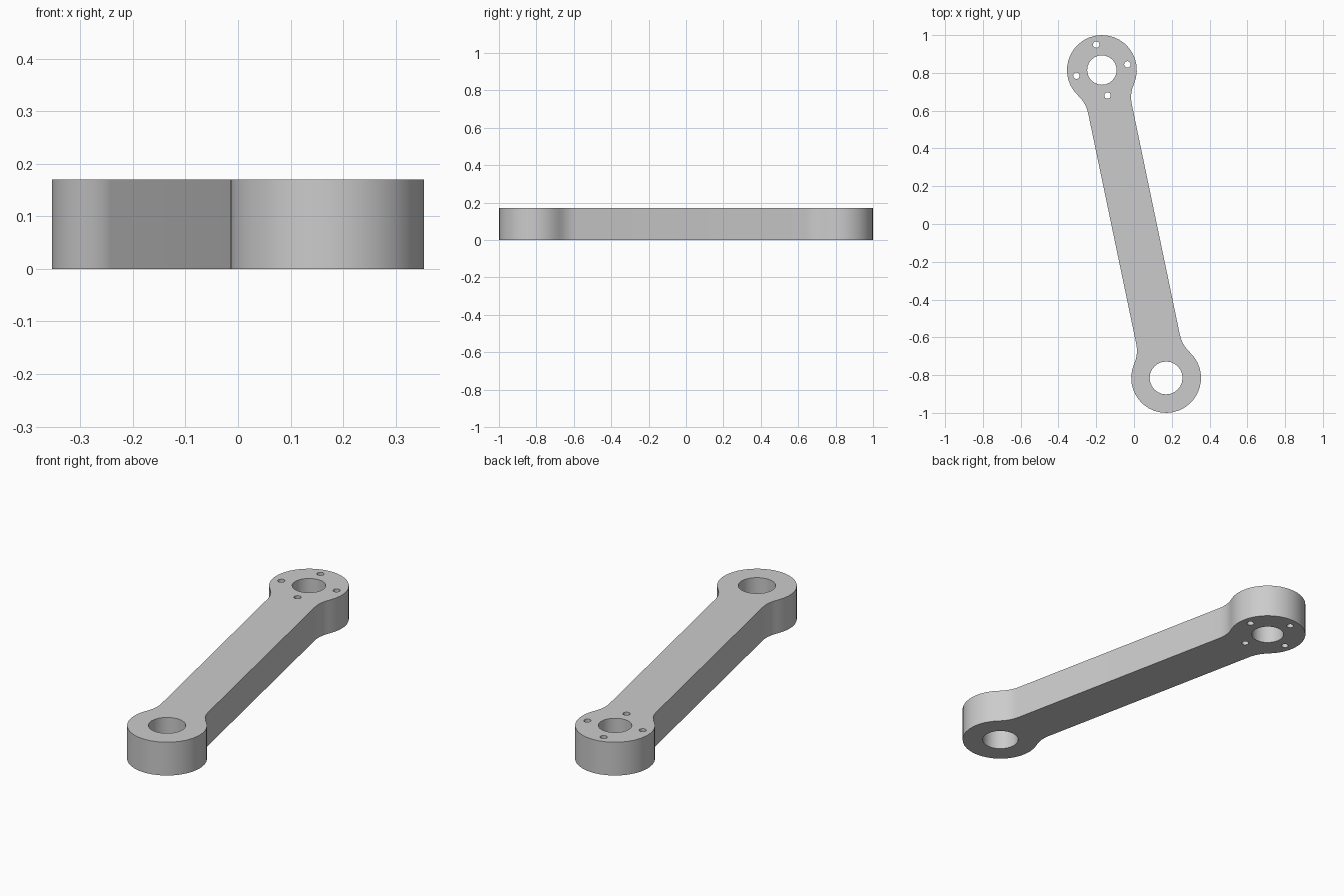
import bpy
import bmesh
from math import cos, sin, pi, atan2, sqrt, radians
from mathutils import Vector

cube = bpy.data.objects.get("Cube")
if cube:
    bpy.data.objects.remove(cube)

HEIGHT = 0.17
END = Vector((-0.17, 0.815))      # centre of the bolted end; the other is opposite
BOSS_R, HALF_W, FILLET_R = 0.185, 0.118, 0.17
AXIS = -END.normalized()          # points from the bolted end towards the middle
SIDE = Vector((-AXIS.y, AXIS.x))


def arc(center, radius, start, stop, steps):
    return [Vector((center[0] + radius * cos(start + (stop - start) * i / steps),
                    center[1] + radius * sin(start + (stop - start) * i / steps)))
            for i in range(steps + 1)]


def circle(center, radius, steps):
    return arc(center, radius, 0, 2 * pi, steps)[:-1]


# Half of the outline: fillet, round boss, fillet, in axis/side coordinates
reach = sqrt((BOSS_R + FILLET_R) ** 2 - (HALF_W + FILLET_R) ** 2)
tangent = atan2(HALF_W + FILLET_R, reach)
fillet = arc((reach, HALF_W + FILLET_R), FILLET_R, -pi / 2, tangent - pi, 5)
boss = arc((0, 0), BOSS_R, tangent, 2 * pi - tangent, 24)
local = fillet + boss[1:-1] + [Vector((p.x, -p.y)) for p in reversed(fillet)]
half = [END + AXIS * p.x + SIDE * p.y for p in local]
outline = half + [-p for p in half]

# Bearing holes and four bolt holes
loops = [outline, circle(END, 0.078, 24), circle(-END, 0.087, 24)]
bolt = Vector((-0.03, 0.135))
for _ in range(4):
    loops.append(circle(END + bolt, 0.017, 16))
    bolt = Vector((-bolt.y, bolt.x))

# Fill the flat profile and extrude it
bm = bmesh.new()
edges = []
for loop in loops:
    verts = [bm.verts.new((p.x, p.y, 0)) for p in loop]
    edges += [bm.edges.new((verts[i - 1], verts[i])) for i in range(len(verts))]
bmesh.ops.triangle_fill(bm, edges=edges, use_beauty=True)
result = bmesh.ops.extrude_face_region(bm, geom=bm.faces[:], use_keep_orig=True)
top = [g for g in result["geom"] if isinstance(g, bmesh.types.BMVert)]
bmesh.ops.translate(bm, verts=top, vec=(0, 0, HEIGHT))
bmesh.ops.recalc_face_normals(bm, faces=bm.faces[:])
mesh = bpy.data.meshes.new("link_arm")
bm.to_mesh(mesh)
bm.free()

arm = bpy.data.objects.new("link_arm", mesh)
bpy.context.collection.objects.link(arm)

# Plain grey metal
grey = bpy.data.materials.new("plain_grey")
grey.use_nodes = True
color = (0.6, 0.6, 0.6, 1)
grey.diffuse_color = color
grey.node_tree.nodes["Principled BSDF"].inputs["Base Color"].default_value = color
mesh.materials.append(grey)

bpy.context.view_layer.objects.active = arm
arm.select_set(True)
bpy.ops.object.shade_smooth_by_angle(angle=radians(30))
